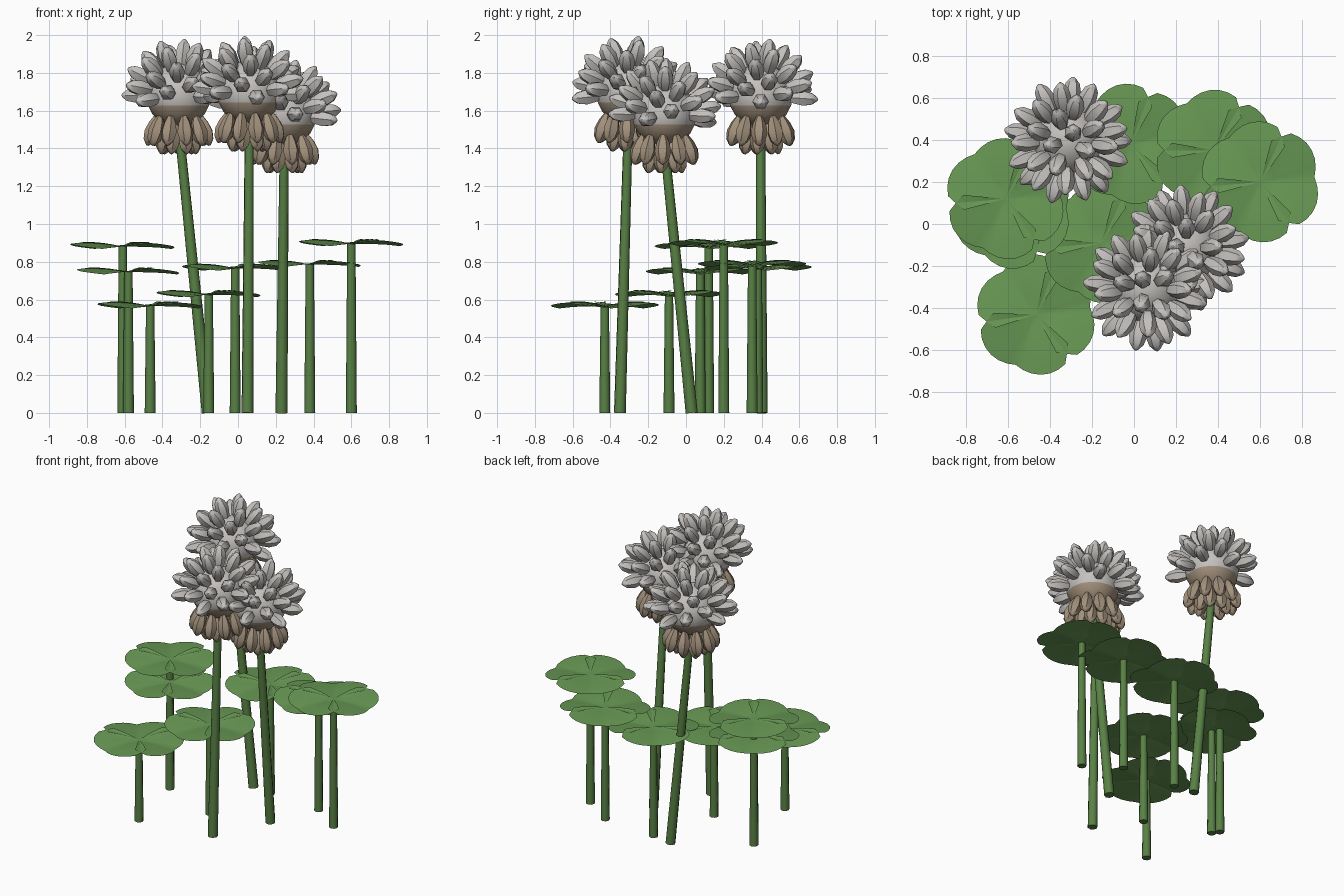
import bpy, bmesh
from math import sin, cos, pi, sqrt, radians, tau
from mathutils import Vector

if "Cube" in bpy.data.objects:
    bpy.data.objects.remove(bpy.data.objects["Cube"])


def material(name, rgb):
    m = bpy.data.materials.new(name)
    m.diffuse_color = (*rgb, 1)
    m.use_nodes = True
    m.node_tree.nodes["Principled BSDF"].inputs["Base Color"].default_value = m.diffuse_color
    return m


STEM = material("stem_green", (0.10, 0.22, 0.06))
LEAF = material("leaf_green", (0.14, 0.32, 0.09))
PALE = material("pale_petal", (0.55, 0.53, 0.51))
BROWN = material("faded_petal", (0.36, 0.28, 0.20))


def finish(name, bm, mats, angle):
    me = bpy.data.meshes.new(name)
    bm.to_mesh(me)
    bm.free()
    for m in mats:
        me.materials.append(m)
    ob = bpy.data.objects.new(name, me)
    bpy.context.collection.objects.link(ob)
    bpy.ops.object.select_all(action='DESELECT')
    ob.select_set(True)
    bpy.context.view_layer.objects.active = ob
    bpy.ops.object.shade_smooth_by_angle(angle=radians(angle))
    return ob


def lathe(bm, a, b, profile, sides, mat=0):
    """Revolve (fraction along axis, radius) points round the line a-b."""
    a, b = Vector(a), Vector(b)
    q = (b - a).to_track_quat('Z', 'Y')
    rings = []
    for t, r in profile:
        rings.append([bm.verts.new(a.lerp(b, t) + q @ Vector((r * cos(tau * i / sides), r * sin(tau * i / sides), 0)))
                      for i in range(sides)])
    faces = [bm.faces.new(rings[0][::-1]), bm.faces.new(rings[-1])]
    for lo, hi in zip(rings, rings[1:]):
        for i in range(sides):
            j = (i + 1) % sides
            faces.append(bm.faces.new((lo[i], lo[j], hi[j], hi[i])))
    for f in faces:
        f.material_index = mat


def stem(name, a, b, r0, r1):
    bm = bmesh.new()
    lathe(bm, a, b, [(0, r0), (1, r1)], 8)
    finish(name, bm, [STEM], 50)


PETAL = [(0, 0.016), (0.25, 0.034), (0.55, 0.044), (0.82, 0.034), (0.96, 0.014), (1, 0.005)]


def flower(n, base, c):
    c = Vector(c)
    stem(f"flower_stem_{n}", base, c - Vector((0, 0, 0.15)), 0.032, 0.024)
    # round core, faded underneath
    bm = bmesh.new()
    bmesh.ops.create_uvsphere(bm, u_segments=16, v_segments=10, radius=0.17)
    for f in bm.faces:
        f.material_index = int(f.calc_center_median().z < -0.06)
    bmesh.ops.translate(bm, verts=bm.verts, vec=c)
    finish(f"flower_core_{n}", bm, [PALE, BROWN], 60)
    # upright florets spread in a spiral over the upper part
    bm = bmesh.new()
    count = 32
    for i in range(count):
        z = 0.98 - 1.12 * i / (count - 1)
        r, t = sqrt(1 - z * z), i * 2.39996 + n
        d = Vector((r * cos(t), r * sin(t), z))
        lathe(bm, c + d * 0.135, c + d * 0.305, PETAL, 6)
    # drooping faded florets
    for k, r0, z0, r1, z1 in ((10, 0.115, -0.11, 0.165, -0.265), (7, 0.06, -0.14, 0.095, -0.31)):
        for i in range(k):
            t = tau * i / k + k
            u = Vector((cos(t), sin(t), 0))
            lathe(bm, c + u * r0 + Vector((0, 0, z0)), c + u * r1 + Vector((0, 0, z1)), PETAL, 6, 1)
    finish(f"flower_petals_{n}", bm, [PALE, BROWN], 40)


def leaf(n, x, y, h, turn):
    stem(f"leaf_stem_{n}", (x, y, 0), (x, y, h), 0.029, 0.022)
    # three overlapping heart-shaped leaflets folded up along the midrib
    bm = bmesh.new()
    steps, rows = 16, 4
    for k in range(3):
        mid = radians(turn) + k * tau / 3
        hub = bm.verts.new((x, y, h))
        prev = None
        for i in range(steps + 1):
            s = 2 * i / steps - 1
            a = abs(s)
            edge = 0.258 + 0.03 * sin(pi * min(a / 0.9, 1)) - 0.055 * max(0, a - 0.75) / 0.25
            t = mid + s * radians(70)
            col = [hub]
            for j in range(1, rows + 1):
                f = j / rows
                z = h + 0.05 * a * f - 0.025 * f * f * a - 0.012 * f ** 3 * (1 - a)
                col.append(bm.verts.new((x + edge * f * cos(t), y + edge * f * sin(t), z)))
            if prev:
                bm.faces.new((hub, prev[1], col[1]))
                for j in range(1, rows):
                    bm.faces.new((prev[j], prev[j + 1], col[j + 1], col[j]))
            prev = col
    finish(f"clover_leaf_{n}", bm, [LEAF], 40)


flower(1, (-0.16, 0.40, 0), (-0.315, 0.395, 1.68))
flower(2, (0.05, -0.35, 0), (0.06, -0.305, 1.695))
flower(3, (0.23, 0.03, 0), (0.245, -0.115, 1.58))

for n, spec in enumerate([(-0.61, 0.12, 0.88, 5), (-0.58, 0.075, 0.745, 0), (-0.465, -0.43, 0.565, 8),
                          (-0.155, -0.09, 0.625, 5), (-0.015, 0.38, 0.765, 10),
                          (0.38, 0.35, 0.785, 0), (0.60, 0.20, 0.895, 5)], 1):
    leaf(n, *spec)
